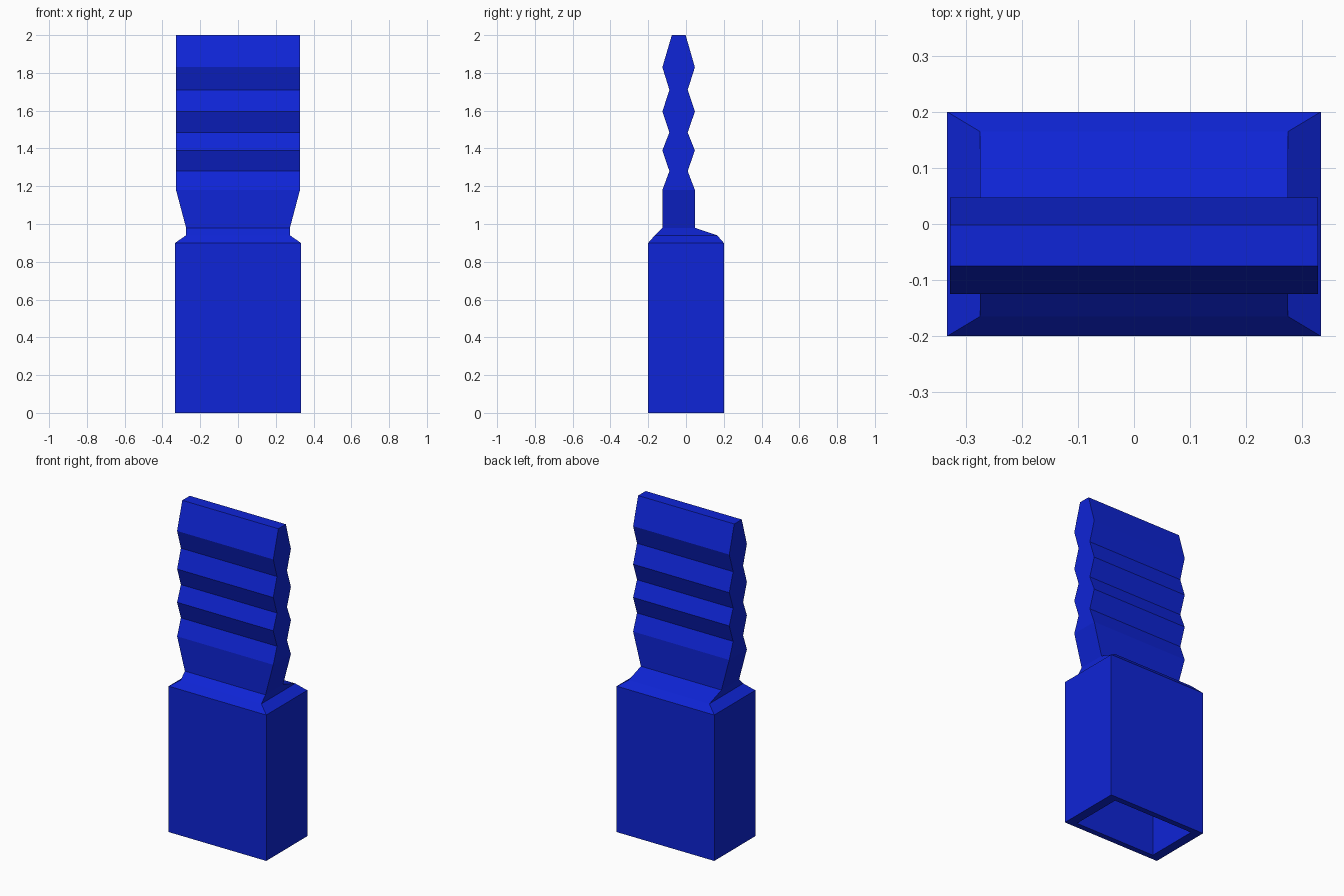
import bpy
import bmesh

cube = bpy.data.objects.get("Cube")
if cube:
    bpy.data.objects.remove(cube, do_unlink=True)

# Single blue plastic colour
blue = bpy.data.materials.new("blue_plastic")
blue.use_nodes = True
colour = (0.0045, 0.018, 0.68, 1.0)
blue.diffuse_color = colour
blue.node_tree.nodes["Principled BSDF"].inputs["Base Color"].default_value = colour


def loft(name, rings):
    """Join rectangles (half width, front y, back y, z) and cap both ends."""
    bm = bmesh.new()
    loops = [[bm.verts.new(p) for p in ((-w, y0, z), (w, y0, z), (w, y1, z), (-w, y1, z))]
             for w, y0, y1, z in rings]
    for a, b in zip(loops, loops[1:]):
        for i in range(4):
            j = (i + 1) % 4
            bm.faces.new((a[i], a[j], b[j], b[i]))
    bm.faces.new(loops[0][::-1])
    bm.faces.new(loops[-1])
    bmesh.ops.recalc_face_normals(bm, faces=bm.faces)
    mesh = bpy.data.meshes.new(name)
    bm.to_mesh(mesh)
    bm.free()
    mesh.materials.append(blue)
    obj = bpy.data.objects.new(name, mesh)
    bpy.context.collection.objects.link(obj)
    return obj


# Hollow sleeve: cavity ceiling, inner walls, rim, outer walls, sloped shoulder
loft("hollow_sleeve", [
    (0.275, -0.165, 0.165, 0.93),
    (0.275, -0.165, 0.165, 0.0),
    (0.333, -0.2, 0.2, 0.0),
    (0.333, -0.2, 0.2, 0.9),
    (0.275, -0.165, 0.165, 0.94),
    (0.275, -0.125, 0.047, 0.98),
])

# Ridged grip: flared neck, then alternating grooves and ridges
ridge, groove = (-0.125, 0.047), (-0.088, 0.009)
heights = (1.18, 1.28, 1.39, 1.485, 1.595, 1.71, 1.83)
grip = [(0.275, *ridge, 0.98)]
grip += [(0.328, *(groove if i % 2 else ridge), z) for i, z in enumerate(heights)]
grip.append((0.328, -0.075, -0.002, 2.0))
loft("ridged_grip", grip)
